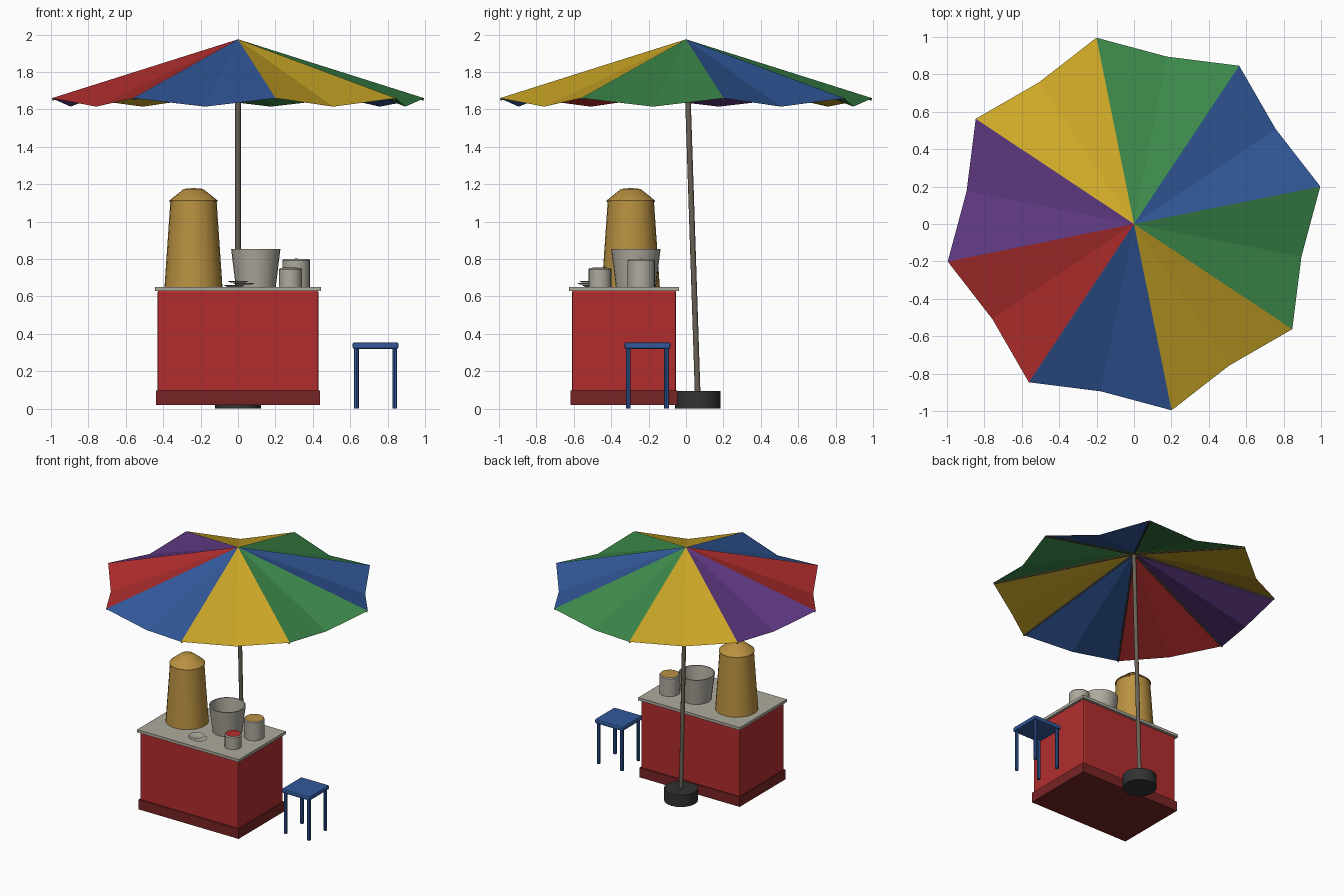
import bpy, bmesh, math
from mathutils import Vector

if "Cube" in bpy.data.objects:
    bpy.data.objects.remove(bpy.data.objects["Cube"])


def mat(name, rgb):
    m = bpy.data.materials.new(name)
    m.diffuse_color = (*rgb, 1)
    m.use_nodes = True
    m.node_tree.nodes["Principled BSDF"].inputs["Base Color"].default_value = m.diffuse_color
    return m


RED = mat("red", (0.45, 0.027, 0.027))
DARK_RED = mat("dark red", (0.19, 0.018, 0.018))
BLUE = mat("blue", (0.032, 0.1, 0.33))
GREEN = mat("green", (0.045, 0.25, 0.07))
YELLOW = mat("yellow", (0.61, 0.39, 0.02))
PURPLE = mat("purple", (0.115, 0.04, 0.225))
TAN = mat("tan", (0.485, 0.283, 0.053))
GREY = mat("light grey", (0.42, 0.40, 0.34))
TAUPE = mat("taupe", (0.14, 0.12, 0.09))
CHARCOAL = mat("charcoal", (0.032, 0.032, 0.032))


def make(name, bm, mats, smooth=False):
    me = bpy.data.meshes.new(name)
    bm.to_mesh(me)
    bm.free()
    for m in mats:
        me.materials.append(m)
    ob = bpy.data.objects.new(name, me)
    bpy.context.collection.objects.link(ob)
    if smooth:
        bpy.ops.object.select_all(action='DESELECT')
        ob.select_set(True)
        bpy.context.view_layer.objects.active = ob
        bpy.ops.object.shade_smooth_by_angle(angle=math.radians(35))
    return ob


def box(name, lo, hi, m, bevel=0.0):
    bm = bmesh.new()
    bmesh.ops.create_cube(bm, size=1)
    for v in bm.verts:
        v.co = Vector(((a + b) / 2 + c * (b - a) for a, b, c in zip(lo, hi, v.co)))
    if bevel:
        bmesh.ops.bevel(bm, geom=bm.edges[:], offset=bevel, segments=2,
                        profile=0.5, affect='EDGES')
    return make(name, bm, [m])


def rod(name, a, b, r, m, sides=10):
    a, b = Vector(a), Vector(b)
    d = b - a
    bm = bmesh.new()
    bmesh.ops.create_cone(bm, cap_ends=True, segments=sides, radius1=r, radius2=r,
                          depth=d.length)
    bmesh.ops.rotate(bm, verts=bm.verts, matrix=d.to_track_quat('Z', 'Y').to_matrix())
    bmesh.ops.translate(bm, verts=bm.verts, vec=(a + b) / 2)
    return make(name, bm, [m], True)


def lathe(name, profile, centre, mats, sides=24, top_from=None):
    """Turn an (r, z) profile; rings from index top_from use the second material."""
    bm = bmesh.new()
    rings = []
    for r, z in profile:
        n = sides if r > 0 else 1
        rings.append([bm.verts.new((centre[0] + r * math.cos(2 * math.pi * i / sides),
                                    centre[1] + r * math.sin(2 * math.pi * i / sides), z))
                      for i in range(n)])
    for k, (p, q) in enumerate(zip(rings, rings[1:])):
        for i in range(sides):
            j = (i + 1) % sides
            quad = [p[i % len(p)], p[j % len(p)], q[j % len(q)], q[i % len(q)]]
            f = bm.faces.new(list(dict.fromkeys(quad)))
            f.material_index = int(top_from is not None and k >= top_from)
    return make(name, bm, mats, True)


# Parasol canopy: eight panels, each dipping at the middle of its hem
APEX = Vector((0, 0, 1.975))
START = math.radians(11.4)


def around(r, step, z):
    a = START + step * math.pi / 4
    return Vector((r * math.cos(a), r * math.sin(a), z))


bm = bmesh.new()
top = bm.verts.new(APEX)
tips = [bm.verts.new(around(1.016, i, 1.66)) for i in range(8)]
dips = [bm.verts.new(around(0.912, i + 0.5, 1.615)) for i in range(8)]
panels = [BLUE, GREEN, YELLOW, PURPLE, RED, BLUE, YELLOW, GREEN]
palette = [BLUE, GREEN, YELLOW, PURPLE, RED]
for i in range(8):
    for tri in ((top, tips[i], dips[i]), (top, dips[i], tips[(i + 1) % 8])):
        bm.faces.new(tri).material_index = palette.index(panels[i])
make("canopy", bm, palette)

# Parasol ribs, leaning pole and weighted base
for i in range(8):
    rod("rib", (0, 0, 1.962), around(1.012, i, 1.653), 0.006, TAUPE, 6)
rod("pole", (0, 0.063, 0.06), (0, 0, 1.965), 0.015, TAUPE, 12)
lathe("parasol_base", [(0, 0.0), (0.122, 0.0), (0.122, 0.095), (0, 0.095)],
      (0, 0.063), [CHARCOAL], 20)

# Cart
box("cart_plinth", (-0.438, -0.618, 0.02), (0.438, -0.045, 0.097), DARK_RED)
box("cart_body", (-0.43, -0.61, 0.09), (0.43, -0.053, 0.632), RED, 0.01)
box("countertop", (-0.445, -0.625, 0.63), (0.445, -0.038, 0.652), GREY)

# Tall urn with sloping lid
lathe("urn", [(0, 0.65), (0.155, 0.65), (0.124, 1.105), (0.129, 1.105), (0.129, 1.113),
              (0.052, 1.175), (0, 1.18)], (-0.238, -0.295), [TAN])

# Open cooking pot
lathe("pot", [(0, 0.652), (0.107, 0.652), (0.132, 0.855), (0.124, 0.855),
              (0.102, 0.67), (0, 0.67)], (0.095, -0.268), [GREY])


# Jars with coloured tops
def jar(name, centre, r, z, lid):
    lathe(name, [(0, 0.652), (r, 0.652), (r, z - 0.008), (r - 0.006, z),
                 (0, z + 0.002)], centre, [GREY, lid], 20, 3)


jar("large_jar", (0.311, -0.24), 0.074, 0.80, TAN)
jar("small_jar", (0.28, -0.46), 0.061, 0.753, RED)

# Loose stack of saucers
for i, (x, y) in enumerate([(-0.02, -0.50), (0.03, -0.525), (0.0, -0.515)]):
    z = 0.652 + i * 0.011
    lathe("saucer", [(0, z), (0.04, z), (0.057, z + 0.009), (0.05, z + 0.009),
                     (0.036, z + 0.004), (0, z + 0.004)], (x, y), [GREY], 16)

# Stool
box("stool_seat", (0.612, -0.33, 0.32), (0.858, -0.083, 0.355), BLUE, 0.01)
for x in (0.633, 0.838):
    for y in (-0.309, -0.104):
        rod("stool_leg", (x, y, 0.0), (x, y, 0.325), 0.013, BLUE, 8)
